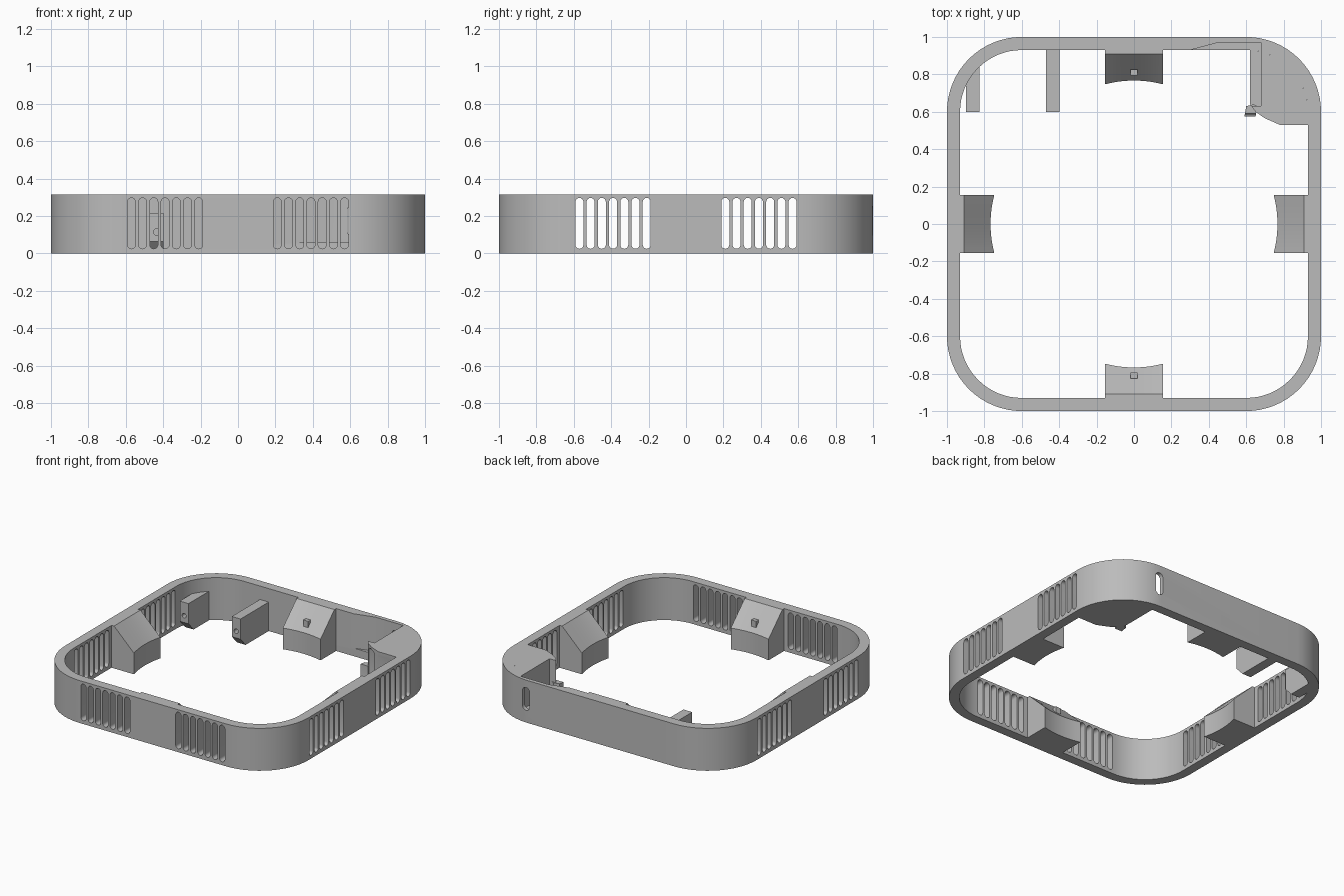
import bpy, bmesh, math
from mathutils import Matrix

cube = bpy.data.objects.get("Cube")
if cube:
    bpy.data.objects.remove(cube, do_unlink=True)

grey = bpy.data.materials.new("plain grey plastic")
grey.use_nodes = True
grey.diffuse_color = (0.5, 0.5, 0.5, 1)
grey.node_tree.nodes["Principled BSDF"].inputs["Base Color"].default_value = (0.5, 0.5, 0.5, 1)

H = 0.315      # height of the frame
WALL = 0.07    # wall thickness
ALONG_X = Matrix(((0, 0, 1), (1, 0, 0), (0, 1, 0))).to_4x4()    # outline in y,z
ALONG_Y = Matrix(((1, 0, 0), (0, 0, -1), (0, 1, 0))).to_4x4()   # outline in x,z


def add_prism(bm, points, low, high, matrix=None):
    """Extrude a flat outline from low to high, then turn it."""
    bottom = [bm.verts.new((x, y, low)) for x, y in points]
    top = [bm.verts.new((x, y, high)) for x, y in points]
    bm.faces.new(bottom[::-1])
    bm.faces.new(top)
    n = len(points)
    for i in range(n):
        j = (i + 1) % n
        bm.faces.new((bottom[i], bottom[j], top[j], top[i]))
    if matrix:
        bmesh.ops.transform(bm, matrix=matrix, verts=bottom + top)


def finish(name, bm):
    bmesh.ops.recalc_face_normals(bm, faces=bm.faces)
    mesh = bpy.data.meshes.new(name)
    bm.to_mesh(mesh)
    bm.free()
    mesh.materials.append(grey)
    ob = bpy.data.objects.new(name, mesh)
    bpy.context.collection.objects.link(ob)
    return ob


def prism(name, points, low, high, matrix=None):
    bm = bmesh.new()
    add_prism(bm, points, low, high, matrix)
    return finish(name, bm)


def arc(cx, cy, r, start, end, n):
    angles = [math.radians(start + (end - start) * i / n) for i in range(n + 1)]
    return [(cx + r * math.cos(a), cy + r * math.sin(a)) for a in angles]


def rounded_square(half, r):
    c = half - r
    return [p for k, (sx, sy) in enumerate(((1, 1), (-1, 1), (-1, -1), (1, -1)))
            for p in arc(c * sx, c * sy, r, 90 * k, 90 * k + 90, 16)]


def stadium(cx, low, high, width):
    r = width / 2
    return arc(cx, high - r, r, 0, 180, 8) + arc(cx, low + r, r, 180, 360, 8)


def cut(ob, cutter):
    mod = ob.modifiers.new("cut", 'BOOLEAN')
    mod.operation = 'DIFFERENCE'
    mod.solver = 'EXACT'
    mod.object = cutter
    bpy.context.view_layer.objects.active = ob
    bpy.ops.object.modifier_apply(modifier=mod.name)


# Rounded square frame
bm = bmesh.new()
loops = [[bm.verts.new((x, y, z)) for x, y in rounded_square(half, half - 0.6)]
         for half, z in ((1, 0), (1, H), (1 - WALL, H), (1 - WALL, 0))]
count = len(loops[0])
for k in range(4):
    a, b = loops[k], loops[(k + 1) % 4]
    for i in range(count):
        j = (i + 1) % count
        bm.faces.new((a[i], a[j], b[j], b[i]))
frame = finish("frame", bm)

# Solid corner block with a clip post beside it
corner_outline = arc(0.6, 0.6, 0.33, 0, 86, 16) + [
    (0.62, 0.93), (0.62, 0.64), (0.65, 0.6), (0.7, 0.565), (0.78, 0.53), (0.93, 0.53)]
corner = prism("corner_block", corner_outline, 0, H)
clip = prism("board_clip", [(0.59, 0.575), (0.65, 0.575), (0.66, 0.63), (0.64, 0.64), (0.6, 0.63)], 0, 0.15)

# Vent slots on the front and both sides
bm = bmesh.new()
for side in (-1, 1):
    for i in range(7):
        slot = stadium(side * (0.21 + 0.06 * i), 0.025, 0.297, 0.043)
        add_prism(bm, slot, 0.9, 1.1, ALONG_Y)
        add_prism(bm, slot, -1.1, 1.1, ALONG_X)
vents = finish("vent_cutter", bm)

# Board recess and cable opening in the back wall
recess = prism("recess_cutter", [(0.19, 0.9), (0.3, 0.93), (0.45, 0.97), (0.68, 0.97), (0.68, 0.63),
                                 (0.55, 0.63), (0.55, 0.9)], 0.06, 0.4)
opening = prism("opening_cutter", stadium(0.615, 0.09, 0.26, 0.06), -1.1, -0.9, ALONG_Y)
for ob in (frame, corner):
    for cutter in (vents, recess, opening):
        cut(ob, cutter)
cut(clip, vents)
for cutter in (vents, recess, opening):
    bpy.data.objects.remove(cutter, do_unlink=True)


# Wedge mounts with a hollowed inner face, one in the middle of each side
def mount(name, turn, nub):
    bm = bmesh.new()
    steps = 10
    rows = []
    for i in range(steps + 1):
        t = 2 * i / steps - 1
        inner = -0.767 + 0.02 * t * t
        x = 0.155 * t
        rows.append([bm.verts.new(p) for p in (
            (x, -0.93, 0), (x, -0.93, H), (x, -0.91, H), (x, inner, 0.157), (x, inner, 0))])
    for a, b in zip(rows, rows[1:]):
        for k in range(5):
            m = (k + 1) % 5
            bm.faces.new((a[k], a[m], b[m], b[k]))
    bm.faces.new(rows[0])
    bm.faces.new(rows[-1])
    if nub:
        square = [(-0.02, -0.825), (0.02, -0.825), (0.02, -0.795), (-0.02, -0.795)]
        add_prism(bm, square, 0.17, 0.235)
    bmesh.ops.rotate(bm, verts=bm.verts, matrix=Matrix.Rotation(math.radians(turn), 3, 'Z'))
    return finish(name, bm)


parts = [frame, corner, clip]
for name, turn in (("front_mount", 0), ("left_mount", 90), ("back_mount", 180), ("right_mount", 270)):
    parts.append(mount(name, turn, turn % 180 == 0))

# Two posts on the back wall, chamfered below, each with a pilot hole
for name, x, back in (("outer_post", -0.8625, 0.85), ("inner_post", -0.435, 0.94)):
    side = [(0.6, 0.065), (0.66, 0), (back, 0), (back, 0.215), (0.6, 0.215)]
    post = prism(name, side, x - 0.036, x + 0.036, ALONG_X)
    hole = prism("pilot_cutter", arc(x, 0.115, 0.017, 0, 337.5, 15), -0.68, -0.55, ALONG_Y)
    cut(post, hole)
    bpy.data.objects.remove(hole, do_unlink=True)
    parts.append(post)

# Smooth the rounded walls and keep the edges sharp
bpy.ops.object.select_all(action='DESELECT')
for ob in parts:
    ob.select_set(True)
bpy.context.view_layer.objects.active = frame
bpy.ops.object.shade_smooth_by_angle(angle=math.radians(30))
